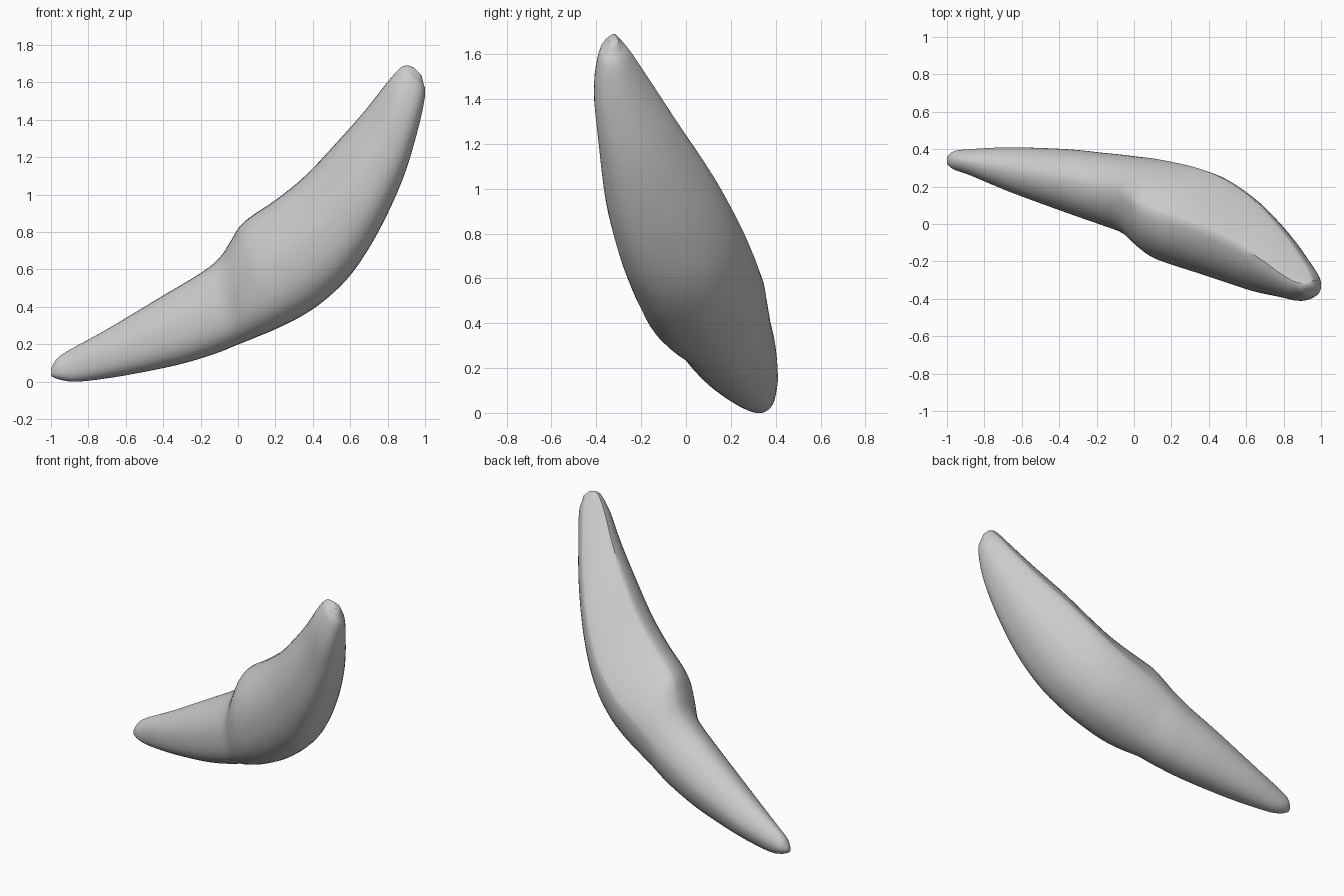
import bpy
import bmesh
import math
from mathutils import Vector

cube = bpy.data.objects.get("Cube")
if cube:
    bpy.data.objects.remove(cube, do_unlink=True)

SIDES = 40          # vertices around each section
STEPS = 4           # rings between neighbouring sections
LEAN = 0.02         # the inner edge sits a little further back than the outer
FULL = 0.8          # bulge of the front outer quarter, below one is fuller

# Sections from the low tip to the high tip:
# inner edge x, z, outer edge x, z, front y, back y
SECTIONS = [
    (-1.0, .07, -1.0, .03, .32, .36),
    (-.97, .12, -.95, .01, .29, .39),
    (-.9, .17, -.85, 0, .26, .4),
    (-.7, .28, -.62, .03, .17, .41),
    (-.4, .46, -.32, .09, .06, .4),
    (-.2, .58, -.12, .15, -.01, .38),
    (-.1, .66, -.02, .19, -.05, .37),
    (-.04, .75, .08, .23, -.12, .36),
    (.01, .83, .2, .28, -.18, .35),
    (.08, .89, .34, .35, -.22, .33),
    (.2, .97, .47, .44, -.26, .3),
    (.36, 1.1, .61, .58, -.31, .24),
    (.53, 1.28, .75, .8, -.36, .13),
    (.68, 1.45, .88, 1.08, -.39, -.02),
    (.79, 1.59, .96, 1.34, -.41, -.15),
    (.86, 1.67, 1.0, 1.53, -.39, -.24),
    (.9, 1.69, .99, 1.6, -.36, -.28),
    (.94, 1.68, .98, 1.64, -.34, -.3),
]


def blend(a, b, c, d, t):
    """Smooth curve through b and c."""
    return b + t / 2 * (c - a + t * (2*a - 5*b + 4*c - d + t * (3*(b - c) + d - a)))


def smooth_sections(keys):
    padded = [keys[0]] + keys + [keys[-1]]
    for i in range(len(keys) - 1):
        for step in range(STEPS):
            yield [blend(*values, step / STEPS) for values in zip(*padded[i:i + 4])]
    yield list(keys[-1])


def power(value, exponent):
    return math.copysign(abs(value) ** exponent, value)


def ring_points(section):
    inner_x, inner_z, outer_x, outer_z, front, back = section
    middle_y = (front + back) / 2
    half_depth = (back - front) / 2
    lean = LEAN * min(1, half_depth * 4)
    inner = Vector((inner_x, middle_y + lean, inner_z))
    outer = Vector((outer_x, middle_y - lean, outer_z))
    centre = (inner + outer) / 2
    across = (inner - outer) / 2
    depth = Vector((0, half_depth, 0))
    # The back inner quarter flattens to a ridge along the upper arm
    flat = 1.15 + .6 * min(1, max(0, (centre.x + .1) * 2))
    for k in range(SIDES):
        angle = math.tau * k / SIDES
        c, s = math.cos(angle), math.sin(angle)
        if c > 0 and s > 0:
            exponent = flat
        elif c < 0 and s < 0:
            exponent = FULL
        else:
            exponent = 1
        yield centre + across * power(c, exponent) + depth * power(s, exponent)


# Single plain grey
grey = bpy.data.materials.new("plain grey")
grey.use_nodes = True
colour = (.6, .6, .6, 1)
grey.diffuse_color = colour
for node in grey.node_tree.nodes:
    if node.type == 'BSDF_PRINCIPLED':
        node.inputs["Base Color"].default_value = colour

# Bent body: skin the rings and close both tips
bm = bmesh.new()
rings = [[bm.verts.new(p) for p in ring_points(s)] for s in smooth_sections(SECTIONS)]
for low, high in zip(rings, rings[1:]):
    for k in range(SIDES):
        n = (k + 1) % SIDES
        bm.faces.new((low[k], low[n], high[n], high[k]))
bm.faces.new(rings[0])
bm.faces.new(rings[-1])
bmesh.ops.recalc_face_normals(bm, faces=bm.faces[:])

mesh = bpy.data.meshes.new("bent_body")
bm.to_mesh(mesh)
bm.free()
mesh.materials.append(grey)
body = bpy.data.objects.new("bent_body", mesh)
bpy.context.collection.objects.link(body)

bpy.ops.object.select_all(action='DESELECT')
body.select_set(True)
bpy.context.view_layer.objects.active = body
bpy.ops.object.shade_smooth_by_angle(angle=math.radians(40))
